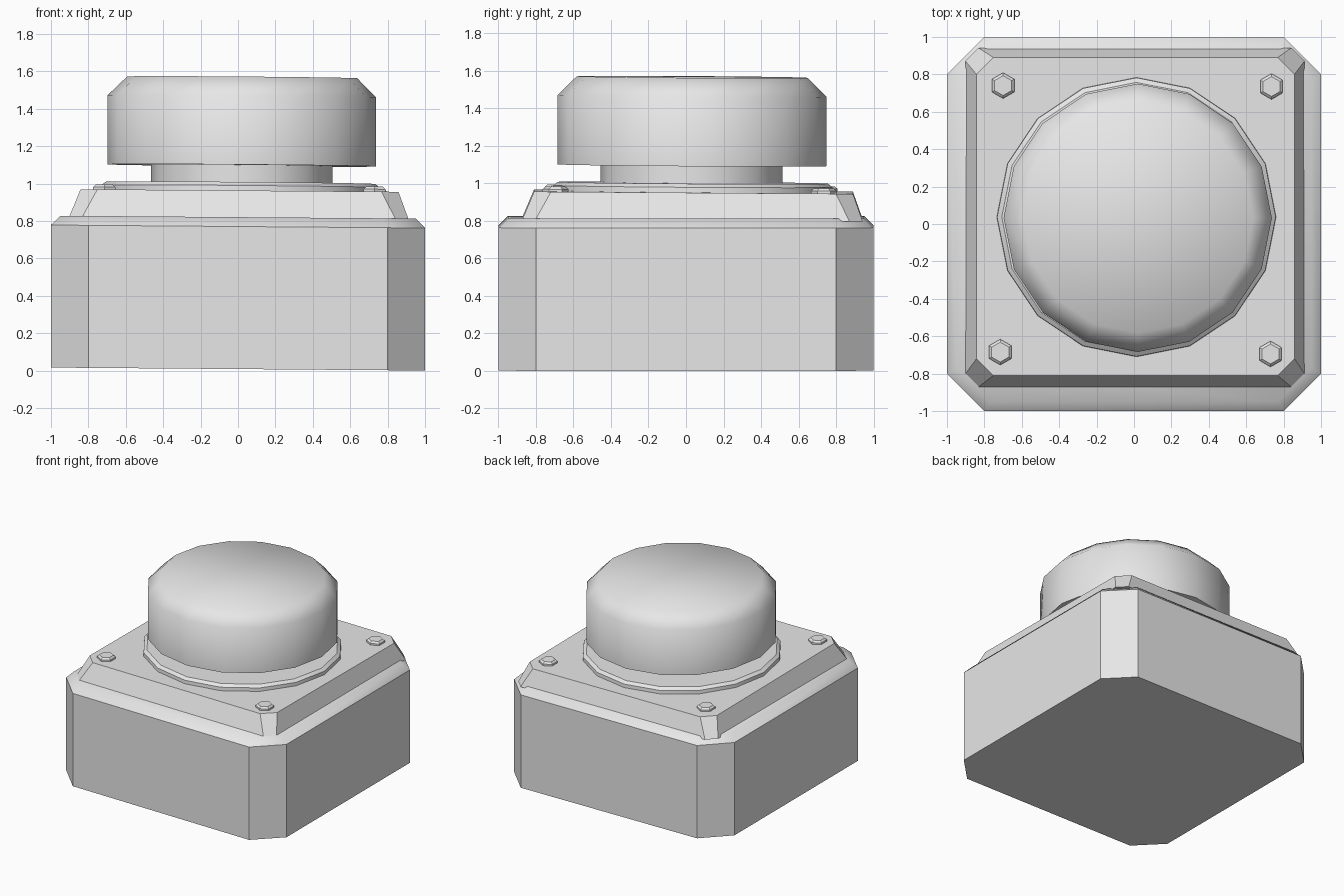
import bpy, bmesh, math

if "Cube" in bpy.data.objects:
    bpy.data.objects.remove(bpy.data.objects["Cube"])

grey = bpy.data.materials.new("plain grey")
grey.diffuse_color = (0.8, 0.8, 0.8, 1)
grey.use_nodes = True
grey.node_tree.nodes["Principled BSDF"].inputs["Base Color"].default_value = grey.diffuse_color


def octagon(cx, cy, h, cut):
    """Square of half-size h with cut corners."""
    a = h - cut
    pts = [(h, -a), (h, a), (a, h), (-a, h), (-h, a), (-h, -a), (-a, -h), (a, -h)]
    return [(cx + x, cy + y) for x, y in pts]


def ngon(cx, cy, r, n, turn=0.0):
    return [(cx + r * math.cos(turn + 2 * math.pi * i / n),
             cy + r * math.sin(turn + 2 * math.pi * i / n)) for i in range(n)]


def loft(name, sections, angle, tilt_y=0.007):
    """Closed solid through stacked (outline, z) sections, tilted very slightly."""
    bm = bmesh.new()
    rings = []
    for outline, z in sections:
        rings.append([bm.verts.new((x, y, z - 0.008 * x - tilt_y * y)) for x, y in outline])
    n = len(rings[0])
    for a, b in zip(rings, rings[1:]):
        for i in range(n):
            j = (i + 1) % n
            bm.faces.new((a[i], a[j], b[j], b[i]))
    bm.faces.new(rings[0][::-1])
    bm.faces.new(rings[-1])
    me = bpy.data.meshes.new(name)
    bm.to_mesh(me)
    bm.free()
    me.materials.append(grey)
    ob = bpy.data.objects.new(name, me)
    bpy.context.collection.objects.link(ob)
    bpy.ops.object.select_all(action='DESELECT')
    ob.select_set(True)
    bpy.context.view_layer.objects.active = ob
    bpy.ops.object.shade_smooth_by_angle(angle=math.radians(angle))
    return ob


# housing box with cut corners and chamfered rim
loft("housing", [(octagon(0, 0, 1, 0.2), 0.008),
                 (octagon(0, 0, 1, 0.2), 0.77),
                 (octagon(0, 0, 0.95, 0.18), 0.82)], 42, 0.0)

# tapered cover plate
loft("cover_plate", [(octagon(0.005, 0.035, 0.907, 0.07), 0.81),
                     (octagon(0.008, 0.04, 0.85, 0.09), 0.957)], 30)

# flat collar, neck and rounded push cap
loft("collar", [(ngon(0.013, 0.037, 0.747, 16), 0.95),
                (ngon(0.013, 0.037, 0.745, 16), 0.985),
                (ngon(0.013, 0.037, 0.72, 16), 1.004)], 30)
loft("neck", [(ngon(0.02, 0.03, 0.485, 16), 0.99),
              (ngon(0.02, 0.03, 0.485, 16), 1.11)], 30)
loft("push_cap", [(ngon(0.02, 0.033, 0.717, 16), 1.097),
                  (ngon(0.02, 0.033, 0.717, 16), 1.467),
                  (ngon(0.023, 0.033, 0.615, 16), 1.568)], 60)

# four hexagonal bolts
for k, (x, y) in enumerate([(-0.70, 0.74), (0.735, 0.735), (-0.715, -0.685), (0.73, -0.695)]):
    loft("bolt_%d" % (k + 1), [(ngon(x, y, 0.069, 6, math.pi / 2), 0.945),
                               (ngon(x, y, 0.069, 6, math.pi / 2), 0.97),
                               (ngon(x, y, 0.053, 6, math.pi / 2), 0.984)], 30)
